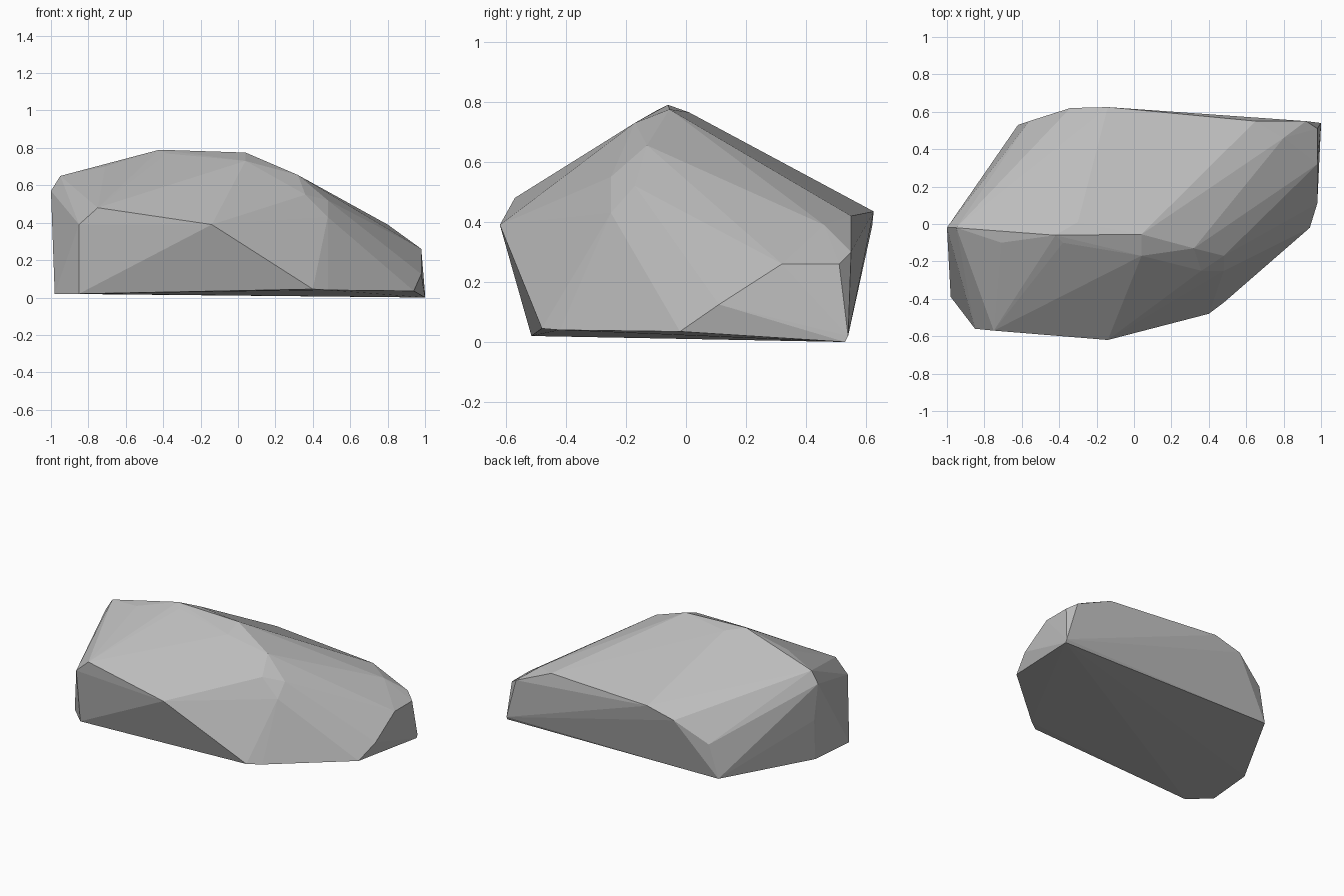
import bpy
import bmesh
from mathutils import Vector

default_cube = bpy.data.objects.get("Cube")
if default_cube:
    bpy.data.objects.remove(default_cube, do_unlink=True)


def make_material(name, color):
    material = bpy.data.materials.new(name)
    material.use_nodes = True
    material.diffuse_color = color
    shader = material.node_tree.nodes["Principled BSDF"]
    shader.inputs["Base Color"].default_value = color
    shader.inputs["Roughness"].default_value = 0.9
    return material


def make_boulder(name, contours, material):
    """Wrap a faceted convex skin around the corner contours."""
    bm = bmesh.new()
    for contour in contours:
        for corner in contour:
            bm.verts.new(Vector(corner))
    hull = bmesh.ops.convex_hull(bm, input=bm.verts[:])
    unused = {v for v in hull["geom_interior"] + hull["geom_unused"]
              if isinstance(v, bmesh.types.BMVert)}
    bmesh.ops.delete(bm, geom=list(unused), context="VERTS")
    bmesh.ops.recalc_face_normals(bm, faces=bm.faces[:])
    mesh = bpy.data.meshes.new(name)
    bm.to_mesh(mesh)
    bm.free()
    mesh.materials.append(material)
    boulder = bpy.data.objects.new(name, mesh)
    bpy.context.scene.collection.objects.link(boulder)
    return boulder


# Footprint of the stone on the ground
base = [(1, .53, 0), (-.62, .53, .02), (-.95, -.06, .02), (-.98, -.39, .02),
        (-.85, -.515, .02), (.4, -.48, .045), (.48, -.42, .04),
        (.94, -.02, .035)]

# Shoulders along the front and the tall end
front_shoulder = [(-.85, -.56, .39), (-.75, -.57, .48), (-.14, -.62, .39)]
tall_end = [(-1, -.02, .57), (-.95, -.02, .65), (-.97, -.02, .31)]

# Shoulder along the back
back_shoulder = [(-.56, .55, .25), (-.34, .62, .385), (-.14, .625, .435),
                 (.65, .55, .42), (.92, .55, .3), (1, .54, .02)]

# Crest across the top, with the broken corner that falls to the front
crest = [(-.71, -.1, .7), (-.42, -.06, .79), (-.38, -.1, .77),
         (-.3, .01, .765), (.04, -.055, .775), (.04, -.17, .73),
         (.32, -.13, .655)]
corner = [(.36, -.25, .55), (.48, -.17, .52), (.48, -.25, .43)]

# Low end
low_end = [(.8, .46, .39), (.98, .51, .26), (.98, .32, .26), (.98, .11, .125)]

stone_grey = make_material("stone grey", (.5, .5, .5, 1))
make_boulder("boulder",
             [base, front_shoulder, tall_end, back_shoulder, crest, corner,
              low_end],
             stone_grey)
